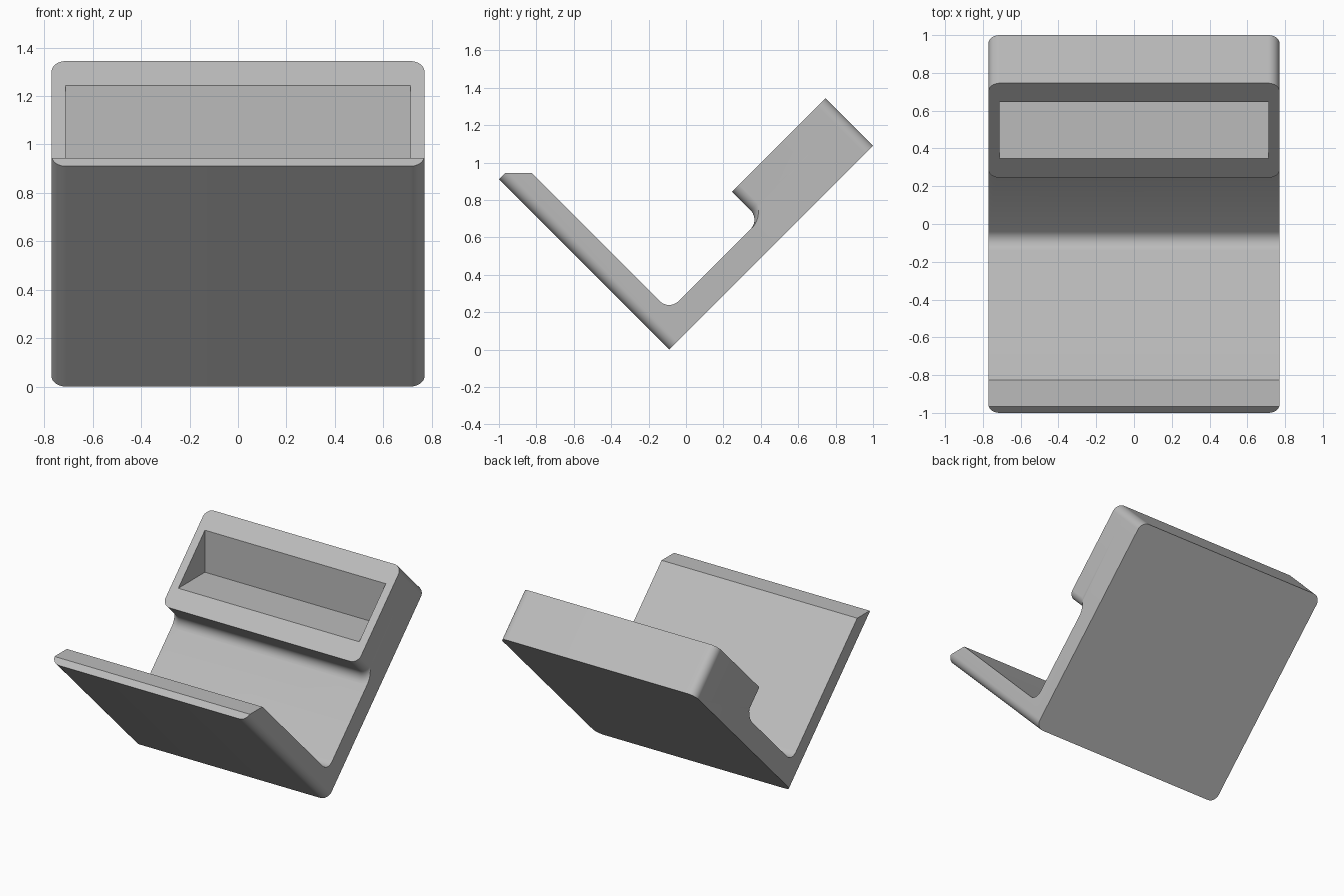
import bpy, bmesh
from math import sin, cos, pi, radians
from mathutils import Matrix, Vector

cube = bpy.data.objects.get("Cube")
if cube:
    bpy.data.objects.remove(cube, do_unlink=True)

HALF_W, LENGTH, LIP_H = 0.77, 1.5415, 1.287   # overall sizes in the tilted frame
THICK, CORNER, FILLET = 0.148, 0.06, 0.07     # plate thickness and radii
BLOCK_START, BLOCK_H = 0.834, 0.36            # head block along and off the plate
SEG = 12
TILT = Matrix.Translation((0, -0.09, 0)) @ Matrix.Rotation(radians(45), 4, 'X')

grey = bpy.data.materials.new("warm_free_grey")
grey.name = "plain grey"
grey.use_nodes = True
grey.diffuse_color = (0.5, 0.5, 0.5, 1)
grey.node_tree.nodes["Principled BSDF"].inputs["Base Color"].default_value = (0.5, 0.5, 0.5, 1)


def loft(name, rings, matrix=Matrix()):
    """Closed solid through a list of equal-length point rings."""
    bm = bmesh.new()
    loops = [[bm.verts.new(matrix @ Vector(p)) for p in ring] for ring in rings]
    for a, b in zip(loops, loops[1:]):
        for i in range(len(a)):
            j = (i + 1) % len(a)
            bm.faces.new((a[i], a[j], b[j], b[i]))
    bm.faces.new(loops[0])
    bm.faces.new(loops[-1])
    bmesh.ops.recalc_face_normals(bm, faces=bm.faces)
    mesh = bpy.data.meshes.new(name)
    bm.to_mesh(mesh)
    bm.free()
    mesh.materials.append(grey)
    obj = bpy.data.objects.new(name, mesh)
    bpy.context.collection.objects.link(obj)
    return obj


def rounded_ring(half_w, u0, u1, r, v):
    """Rounded rectangle across the width and along the plate, at height v."""
    ring = []
    corners = ((1, u1 - r), (-1, u1 - r), (-1, u0 + r), (1, u0 + r))
    for k, (side, u) in enumerate(corners):
        for i in range(SEG + 1):
            a = (k + i / SEG) * pi / 2
            ring.append((side * (half_w - r) + r * cos(a), u + r * sin(a), v))
    return ring


def prism(name, outline, half_w, matrix=Matrix()):
    return loft(name, [[(x, a, b) for a, b in outline] for x in (-half_w, half_w)], matrix)


def boolean(target, tool, operation):
    tool.hide_render = True
    mod = target.modifiers.new(operation.lower(), 'BOOLEAN')
    mod.object, mod.operation, mod.solver = tool, operation, 'EXACT'
    bpy.context.view_layer.objects.active = target
    bpy.ops.object.modifier_apply(modifier=mod.name)
    bpy.data.objects.remove(tool, do_unlink=True)


# Back plate and front lip: one angled profile with a rounded inner corner
c = THICK + FILLET
arc = [(c - FILLET * sin(i / SEG * pi / 2), c - FILLET * cos(i / SEG * pi / 2))
       for i in range(SEG + 1)]
lip_top = 0.945 * 2 ** 0.5            # level cut across the lip
profile = [(-0.1, -0.1), (1.7, -0.1), (1.7, THICK)] + arc
profile += [(THICK, lip_top - THICK), (-0.1, lip_top + 0.1)]
stand = prism("cradle_stand", profile, 0.9, TILT)

# Head block, flaring into the plate with a fillet
rings = [rounded_ring(HALF_W + 0.0005, BLOCK_START, 1.7, CORNER, BLOCK_H)]
for i in range(SEG + 1):
    a = i / SEG * pi / 2
    off = FILLET * (1 - cos(a))
    v = THICK + FILLET * (1 - sin(a)) - (0.001 if i == SEG else 0)
    rings.append(rounded_ring(HALF_W + off, BLOCK_START - off, 1.7 + off, CORNER + off, v))
rings.append([(x, u, 0.05) for x, u, v in rings[-1]])
boolean(stand, loft("head_block", rings, TILT), 'UNION')

# Trim everything to a slab with rounded upright corners
slab = [rounded_ring(HALF_W, 0, LENGTH, CORNER, v) for v in (0, LIP_H)]
boolean(stand, loft("trim_slab", slab, TILT), 'INTERSECT')

# Wedge pocket with a level floor and an upright back wall
wedge = [(0.645, 0.945), (0.145, 0.945), (0.645, 1.445)]
boolean(stand, prism("pocket_cutter", wedge, 0.712), 'DIFFERENCE')

bpy.ops.object.select_all(action='DESELECT')
stand.select_set(True)
bpy.context.view_layer.objects.active = stand
bpy.ops.object.shade_smooth_by_angle(angle=radians(30))
